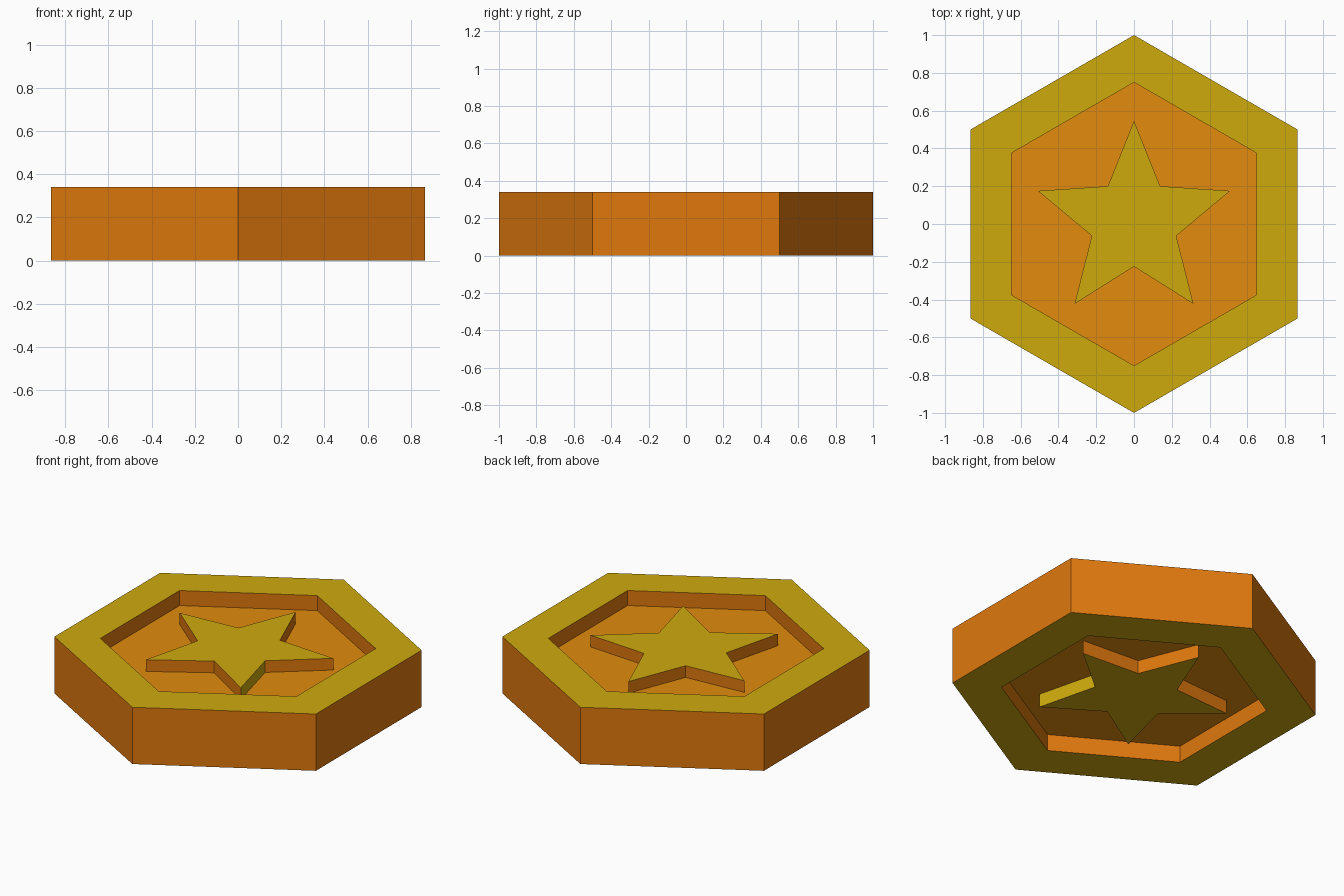
import bpy, bmesh
from math import sin, cos, pi

if "Cube" in bpy.data.objects:
    bpy.data.objects.remove(bpy.data.objects["Cube"])

H = 0.34


def material(name, color):
    m = bpy.data.materials.new(name)
    m.diffuse_color = (*color, 1)
    m.use_nodes = True
    m.node_tree.nodes["Principled BSDF"].inputs["Base Color"].default_value = m.diffuse_color
    return m


yellow = material("yellow", (0.62, 0.40, 0.004))
orange = material("orange", (0.74, 0.19, 0.004))
amber = material("amber", (0.76, 0.26, 0.004))


def ring(radii, n, cy=0.0):
    """Points clockwise from +y, cycling through the given radii."""
    return [(radii[i % len(radii)] * sin(2 * pi * i / n),
             cy + radii[i % len(radii)] * cos(2 * pi * i / n)) for i in range(n)]


def finish(name, bm, mats):
    bmesh.ops.recalc_face_normals(bm, faces=bm.faces)
    me = bpy.data.meshes.new(name)
    bm.to_mesh(me)
    bm.free()
    for m in mats:
        me.materials.append(m)
    ob = bpy.data.objects.new(name, me)
    bpy.context.collection.objects.link(ob)
    return ob


def prism(name, pts, z0, z1, mats, yellow_sides=()):
    """Capped prism: material 0 on the caps, material 1 on the sides."""
    bm = bmesh.new()
    lo = [bm.verts.new((x, y, z0)) for x, y in pts]
    hi = [bm.verts.new((x, y, z1)) for x, y in pts]
    bm.faces.new(lo)
    bm.faces.new(hi)
    n = len(pts)
    for i in range(n):
        j = (i + 1) % n
        f = bm.faces.new((lo[i], lo[j], hi[j], hi[i]))
        f.material_index = 0 if i in yellow_sides else 1
    return finish(name, bm, mats)


# Hexagonal rim: a closed cross-section of (radius, height) carried round six sides
section = [(1, 0), (1, H), (0.75, H), (0.75, 0.17), (0.73, 0.17), (0.73, 0)]
bm = bmesh.new()
loops = [[bm.verts.new((x, y, z)) for x, y in ring([r], 6)] for r, z in section]
for k in range(len(section)):
    a, b = loops[k], loops[(k + 1) % len(section)]
    for i in range(6):
        j = (i + 1) % 6
        f = bm.faces.new((a[i], a[j], b[j], b[i]))
        f.material_index = 0 if k in (1, 5) else 1
finish("hexagon_rim", bm, [yellow, orange])

# Recessed floor, sunk from both the top and the underside
prism("recessed_floor", ring([0.74], 6), 0.10, 0.165, [amber, orange])
prism("upper_floor", ring([0.75], 6), 0.165, 0.25, [amber, orange])

# Five-pointed star standing proud of the floor on both sides
prism("star", ring([0.535, 0.235], 10, 0.01), 0.02, 0.32, [yellow, orange], yellow_sides=(3,))
